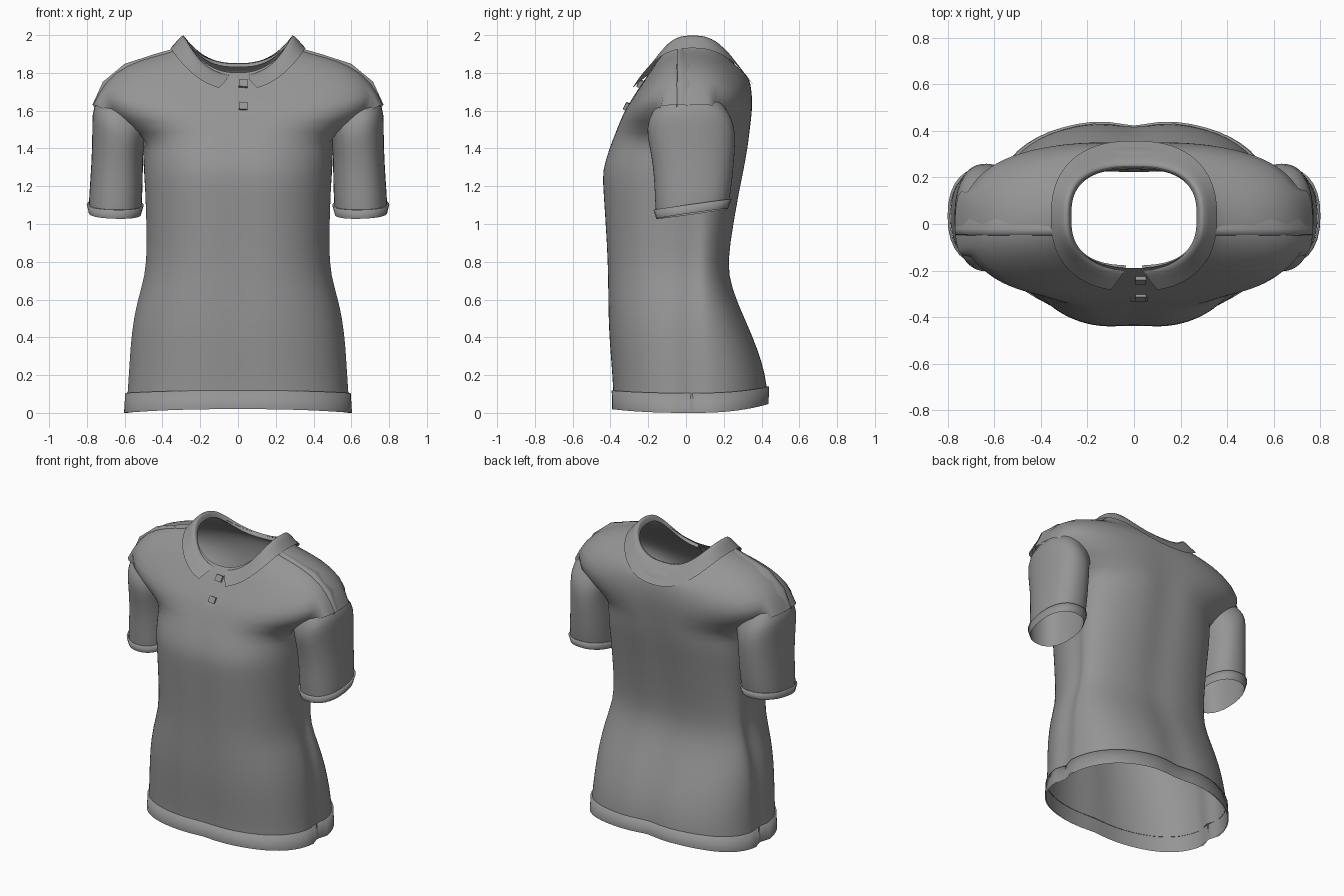
import bpy, bmesh, math

if "Cube" in bpy.data.objects:
    bpy.data.objects.remove(bpy.data.objects["Cube"])

fabric = bpy.data.materials.new("grey fabric")
fabric.diffuse_color = (0.30, 0.30, 0.30, 1)
fabric.use_nodes = True
fabric.node_tree.nodes["Principled BSDF"].inputs["Base Color"].default_value = fabric.diffuse_color


def spow(v, e):
    return math.copysign(abs(v) ** e, v)


def section(t, w, yf, yb, zf, zs, zb, ys=0.03, n=2.5, groove=0.0, dent=0.0):
    """Point of a garment cross-section: separate front, side and back depth and height."""
    c, s = math.cos(t), math.sin(t)
    x = w * spow(c, 2 / n)
    d, z, g = (yb - ys, zb, groove) if s > 0 else (ys - yf, zf, groove / 2)
    y = ys + d * spow(s, 2 / n) * (1 - g * math.exp(-(x / 0.1) ** 2))
    x *= 1 - dent * math.exp(-((y - ys) / 0.035) ** 2)
    return (x, y, zs + (z - zs) * s * s)


def loft(name, rows, closed=True, mirror=False, levels=1, drop=None):
    """Skin a list of point rows; drop(centre) removes faces."""
    bm = bmesh.new()
    vs = [[bm.verts.new(p) for p in r] for r in rows]
    m = len(rows[0])
    for a, b in zip(vs, vs[1:]):
        for i in range(m if closed else m - 1):
            j = (i + 1) % m
            bm.faces.new((a[i], a[j], b[j], b[i]))
    if drop:
        bad = [f for f in bm.faces if drop(f.calc_center_median())]
        bmesh.ops.delete(bm, geom=bad, context='FACES')
    for f in bm.faces:
        f.smooth = True
    me = bpy.data.meshes.new(name)
    bm.to_mesh(me)
    bm.free()
    ob = bpy.data.objects.new(name, me)
    bpy.context.collection.objects.link(ob)
    me.materials.append(fabric)
    if mirror:
        ob.modifiers.new("Mirror", 'MIRROR').use_mirror_merge = False
    if levels:
        sub = ob.modifiers.new("Subdivision", 'SUBSURF')
        sub.levels = sub.render_levels = levels
        sub.boundary_smooth = 'PRESERVE_CORNERS'


N = 56
ANG = [2 * math.pi * i / N for i in range(N)]


def torso_row(z, w, yf, yb, grow=0.0):
    low = max(0, 1 - z / .35)
    return [section(t, w + grow, yf - grow, yb + grow, z + .02 * low, z, z + .05 * low,
                    groove=.06, dent=.045 if z < 1.2 else 0) for t in ANG]


# Torso levels: height, half width, front y, back y (the hem rises at the back)
torso = [
    (0, .602, -.392, .442), (.105, .592, -.392, .44), (.25, .583, -.402, .415),
    (.42, .572, -.416, .355), (.58, .545, -.42, .28), (.73, .496, -.422, .226),
    (.88, .488, -.427, .235), (1.19, .497, -.448, .292), (1.28, .503, -.454, .312),
    (1.40, .50, -.415, .335),
]
rows = [torso_row(*r) for r in torso]

# Hem band lying over the bottom edge
loft("hem_band", [torso_row(*torso[0], grow=.005), torso_row(*torso[1], grow=.008),
                  torso_row(*torso[1], grow=-.002)], levels=0)

# Shoulder rings: half width, front y, back y, front z, side z, back z
shoulder = [
    (.51, -.378, .348, 1.49, 1.46, 1.50), (.77, -.333, .358, 1.59, 1.63, 1.62),
    (.715, -.298, .35, 1.645, 1.75, 1.71), (.60, -.268, .337, 1.69, 1.845, 1.765),
    (.44, -.243, .312, 1.73, 1.897, 1.80), (.34, -.215, .275, 1.77, 1.925, 1.83),
    (.29, -.19, .245, 1.80, 1.97, 1.85),
]
for i, r in enumerate(shoulder):
    rows.append([section(t, *r, ys=.03 if i > 4 else 0, n=(2.3, 2.8, 2.6, 2.3, 2.1, 2.3, 2.3)[i],
                         groove=max(0, .05 - .02 * i)) for t in ANG])
loft("shirt_body", rows, drop=lambda c: abs(c.x) > .6 and 1.4 < c.z < 1.59 and abs(c.y - .01) < .15)

# Sleeves: inner x, inner z, outer x, outer z, front y, back y
sleeve = [
    (.515, 1.05, .788, 1.058, -.155, .22), (.508, 1.10, .792, 1.105, -.164, .232),
    (.503, 1.24, .781, 1.25, -.168, .248), (.503, 1.34, .773, 1.40, -.185, .258),
    (.498, 1.41, .772, 1.53, -.208, .264), (.485, 1.46, .772, 1.62, -.205, .25),
    (.45, 1.51, .715, 1.68, -.165, .21),
]


def sleeve_row(xi, zi, xo, zo, yf, yb, grow=0.0):
    row = []
    tilt = max(0, min(.14, 1.26 - zi))
    for t in ANG[::2]:
        k = (spow(math.cos(t), .87) + 1) / 2
        y = (yf + yb + spow(math.sin(t), .87) * (yb - yf + 2 * grow)) / 2
        row.append((xi - grow + (xo - xi + 2 * grow) * k, y, zi + (zo - zi) * k + tilt * (y - .03)))
    return row


loft("sleeves", [sleeve_row(*r) for r in sleeve], mirror=True)
loft("cuffs", [sleeve_row(*sleeve[0], grow=.002), sleeve_row(*sleeve[1], grow=.009),
               sleeve_row(*sleeve[1], grow=-.002)], mirror=True, levels=0)

# Folded collar, open at the front: outer edge, slope, fold, inner stand
outer = (.358, -.29, .358, 1.71, 1.932, 1.735)
fold = (.285, -.19, .252, 1.80, 2.015, 1.868)
middle = [a * .5 + b * .5 for a, b in zip(outer, fold)]
inside = (.27, -.178, .236, 1.775, 1.96, 1.83)
rows = []
for gap, r in ((.22, outer), (.14, middle), (.06, fold), (.06, inside)):
    a, b = -math.pi / 2 + gap, 1.5 * math.pi - gap
    rows.append([section(a + (b - a) * i / 48, *r, n=2.7 if r in (fold, inside) else 2.4) for i in range(49)])
loft("collar", rows, closed=False)

# Button placket: thin strip following the front of the shoulder rings
loft("placket", [[(x, yf - .001, zf) for x in (-.018, .02, .058)]
                 for _, yf, _, zf, _, _ in shoulder[1:]], closed=False, levels=0)

# Raised shoulder seams along the side points of the shoulder rings
loft("shoulder_seams", [[(w - .010, -.05, zs - .014), (w, -.045, zs + .003),
                         (w, -.02, zs + .003), (w - .010, .03, zs - .010)]
                        for w, _, _, _, zs, _ in shoulder[1:6]], closed=False, mirror=True, levels=0)

# Square buttons
for i, (y, z) in enumerate([(-.242, 1.742), (-.315, 1.622)]):
    bpy.ops.mesh.primitive_cube_add(size=1, location=(.028, y, z), rotation=(-.5, .08, 0))
    ob = bpy.context.object
    ob.name = f"button_{i + 1}"
    ob.scale = (.046, .022, .042)
    ob.data.materials.append(fabric)
